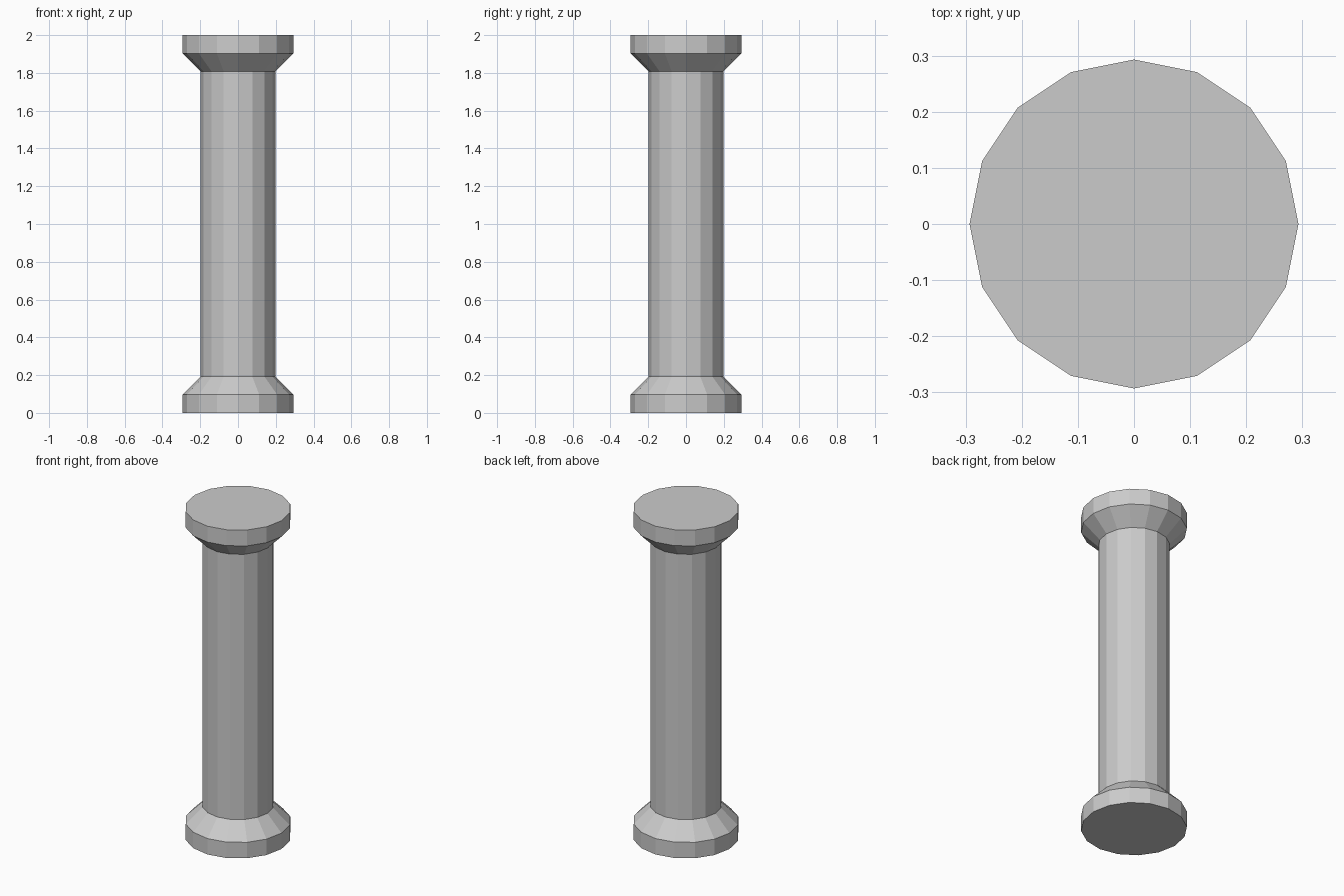
import bpy, bmesh
from math import cos, sin, tau

if "Cube" in bpy.data.objects:
    bpy.data.objects.remove(bpy.data.objects["Cube"])

SIDES, HEIGHT = 16, 2.0

# Half profile (radius, z) of the foot, mirrored upward for the capital
foot = [(0.293, 0.0), (0.293, 0.097), (0.198, 0.192)]
profile = foot + [(r, HEIGHT - z) for r, z in reversed(foot)]

# Column turned from the profile, flat faceted
bm = bmesh.new()
rings = [[bm.verts.new((r * cos(tau * i / SIDES), r * sin(tau * i / SIDES), z))
          for i in range(SIDES)] for r, z in profile]
for low, high in zip(rings, rings[1:]):
    for i in range(SIDES):
        j = (i + 1) % SIDES
        bm.faces.new((low[i], low[j], high[j], high[i]))

# End caps
bm.faces.new(rings[0][::-1])
bm.faces.new(rings[-1])

mesh = bpy.data.meshes.new("column")
bm.to_mesh(mesh)
bm.free()
bpy.context.collection.objects.link(bpy.data.objects.new("column", mesh))
